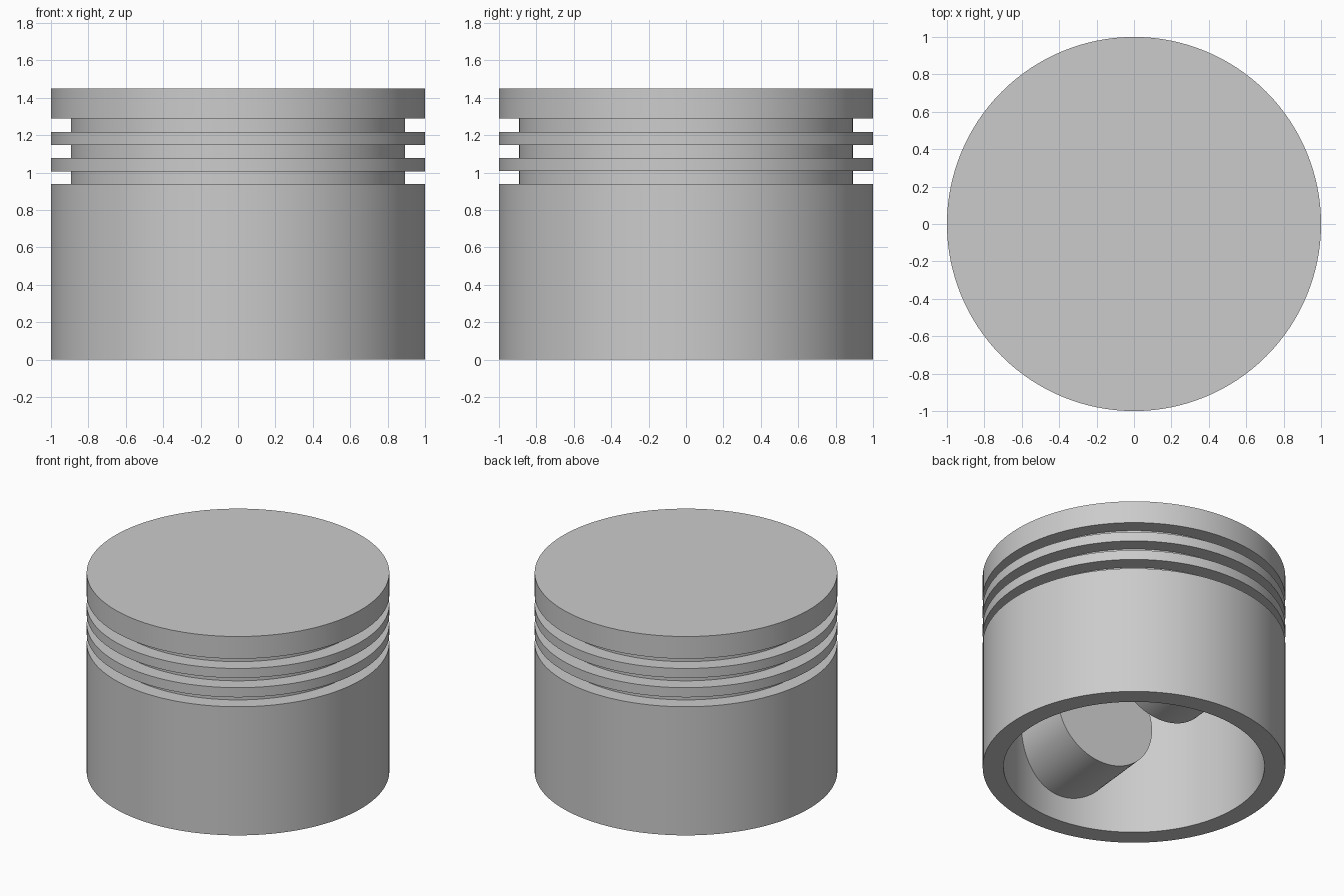
import bpy
import bmesh
from math import pi, radians
from mathutils import Matrix

cube = bpy.data.objects.get("Cube")
if cube:
    bpy.data.objects.remove(cube, do_unlink=True)

# Single grey metal
metal = bpy.data.materials.new("grey_metal")
metal.use_nodes = True
grey = (0.6, 0.6, 0.6, 1)
metal.diffuse_color = grey
metal.node_tree.nodes["Principled BSDF"].inputs["Base Color"].default_value = grey


def finish(name, bm):
    """Turn a bmesh into a smooth-shaded object with sharp edges kept."""
    bmesh.ops.recalc_face_normals(bm, faces=bm.faces)
    mesh = bpy.data.meshes.new(name)
    bm.to_mesh(mesh)
    bm.free()
    mesh.materials.append(metal)
    obj = bpy.data.objects.new(name, mesh)
    bpy.context.collection.objects.link(obj)
    bpy.ops.object.select_all(action="DESELECT")
    obj.select_set(True)
    bpy.context.view_layer.objects.active = obj
    bpy.ops.object.shade_smooth_by_angle(angle=radians(30))


# Hollow body: profile from the ceiling centre, down the bore and up the outside
HEIGHT, BORE, CEILING, GROOVE = 1.45, 0.862, 1.3, 0.893
profile = [(0, CEILING), (BORE, CEILING), (BORE, 0), (1, 0)]
for low, high in [(0.938, 1.007), (1.077, 1.148), (1.217, 1.288)]:
    profile += [(1, low), (GROOVE, low), (GROOVE, high), (1, high)]
profile += [(1, HEIGHT), (0, HEIGHT)]

bm = bmesh.new()
verts = [bm.verts.new((r, 0, z)) for r, z in profile]
edges = [bm.edges.new(pair) for pair in zip(verts, verts[1:])]
bmesh.ops.spin(bm, geom=verts + edges, cent=(0, 0, 0), axis=(0, 0, 1),
               angle=2 * pi, steps=128, use_duplicate=False)
bmesh.ops.remove_doubles(bm, verts=bm.verts, dist=0.0001)
finish("piston_body", bm)

# Solid pin bosses reaching inward from front and back, on a slightly turned axis
INNER, OUTER, RADIUS, AXIS_HEIGHT = 0.34, 0.88, 0.373, 0.562
TURN = radians(-6)
for name, side in [("front_pin_boss", -1), ("back_pin_boss", 1)]:
    bm = bmesh.new()
    place = (Matrix.Rotation(TURN, 4, "Z")
             @ Matrix.Translation((0, side * (INNER + OUTER) / 2, AXIS_HEIGHT))
             @ Matrix.Rotation(pi / 2, 4, "X"))
    bmesh.ops.create_cone(bm, cap_ends=True, segments=96, radius1=RADIUS,
                          radius2=RADIUS, depth=OUTER - INNER, matrix=place)
    finish(name, bm)
